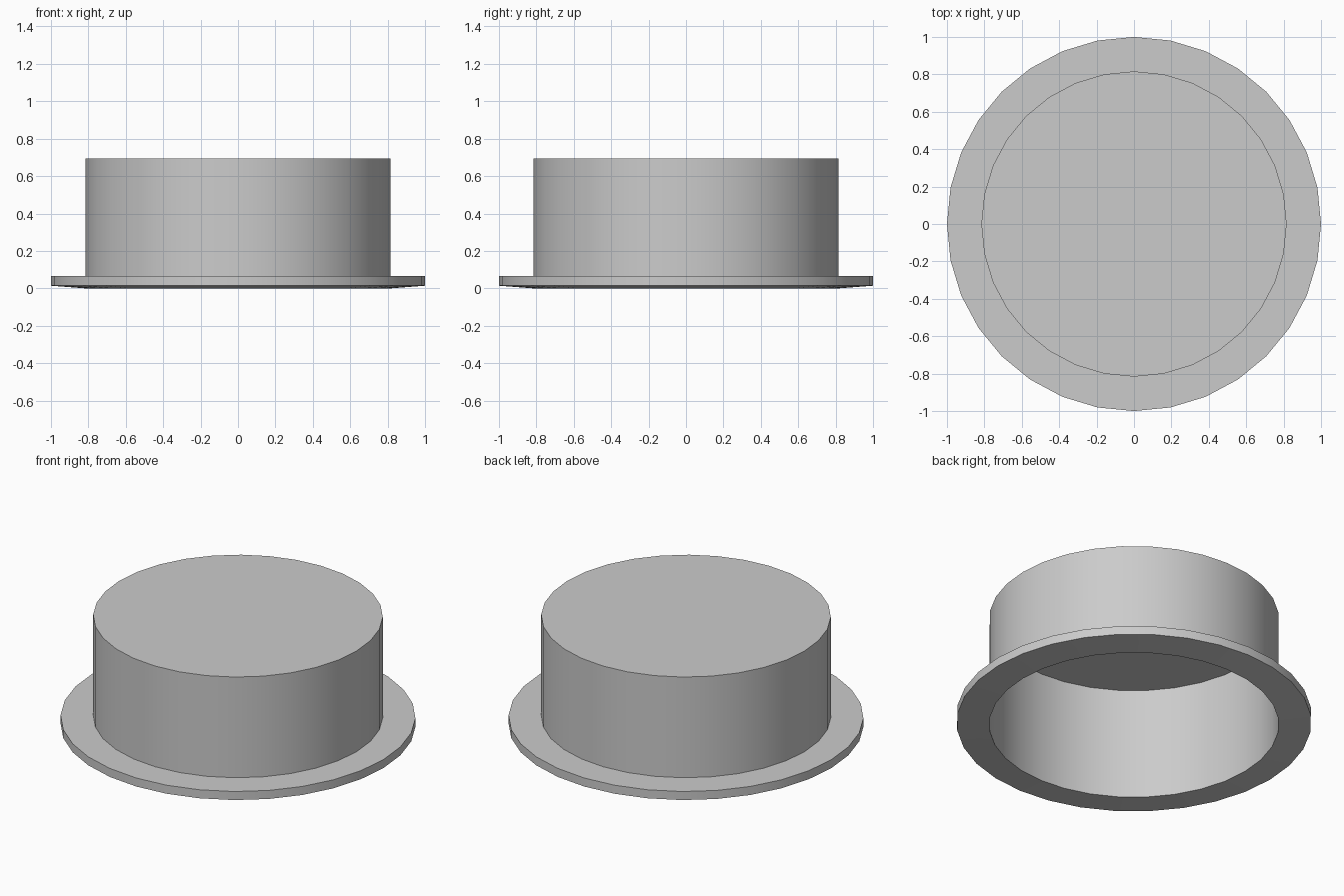
import bpy, bmesh, math

if "Cube" in bpy.data.objects:
    bpy.data.objects.remove(bpy.data.objects["Cube"])

SIDES = 32


def lathe(name, profile, cap_top=False):
    """Revolve an (radius, height) profile around z."""
    bm = bmesh.new()
    rings = []
    for r, z in profile:
        rings.append([bm.verts.new((r * math.cos(2 * math.pi * i / SIDES),
                                    r * math.sin(2 * math.pi * i / SIDES), z))
                      for i in range(SIDES)])
    for low, high in zip(rings, rings[1:]):
        for i in range(SIDES):
            j = (i + 1) % SIDES
            bm.faces.new((low[i], low[j], high[j], high[i]))
    if cap_top:
        bm.faces.new(rings[-1])
    mesh = bpy.data.meshes.new(name)
    bm.to_mesh(mesh)
    bm.free()
    obj = bpy.data.objects.new(name, mesh)
    bpy.context.collection.objects.link(obj)
    bpy.ops.object.select_all(action='DESELECT')
    obj.select_set(True)
    bpy.context.view_layer.objects.active = obj
    bpy.ops.object.shade_smooth_by_angle(angle=math.radians(30))
    return obj


R = 0.816  # wall radius

# Thin-walled cup, closed on top and open below
lathe("cup", [(R, 0.0), (R, 0.693)], cap_top=True)

# Flange ring with a slightly sloped underside
lathe("flange", [(R, 0.0), (1.0, 0.014), (1.0, 0.067), (R, 0.067)])
